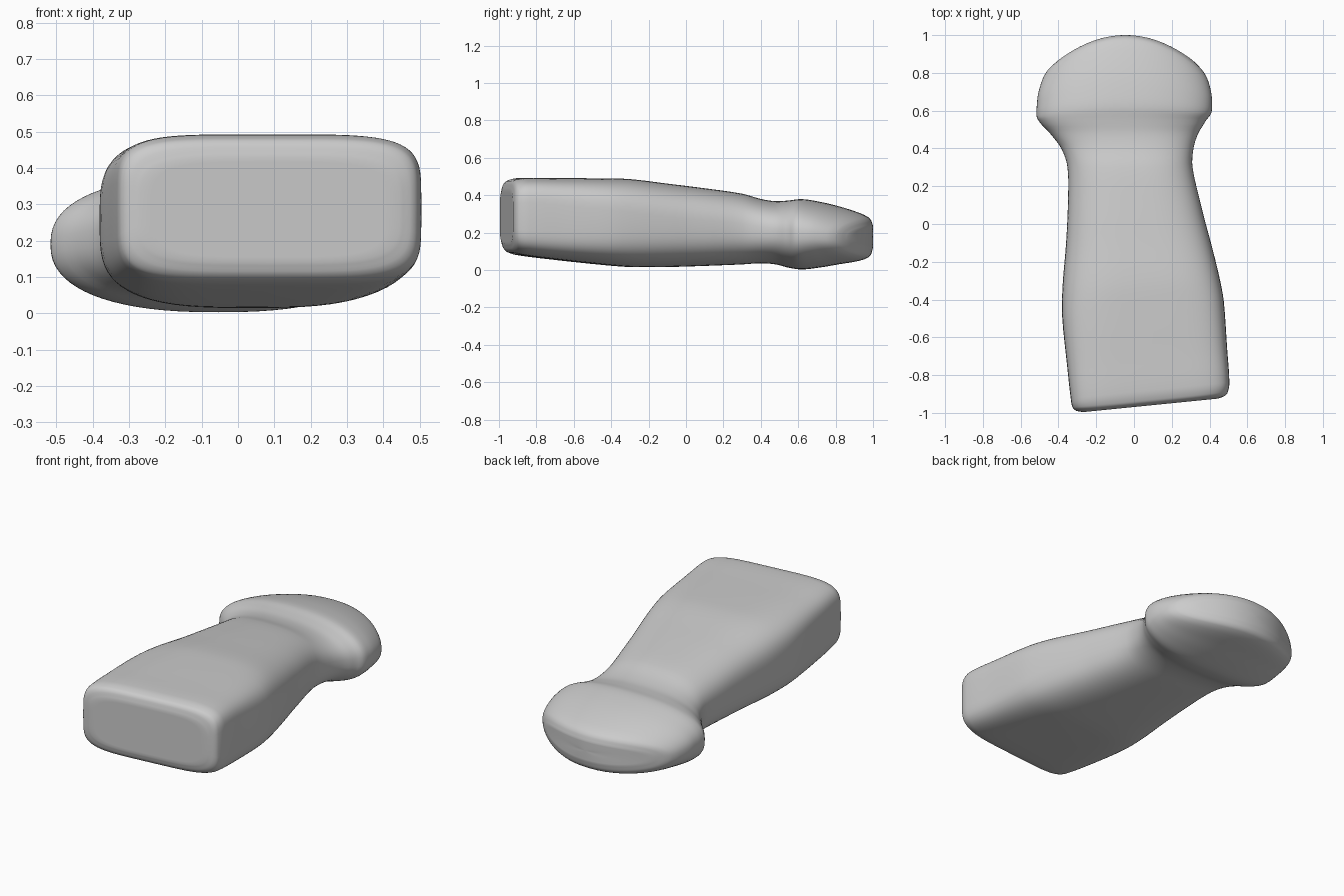
import bpy, bmesh, math

if "Cube" in bpy.data.objects:
    bpy.data.objects.remove(bpy.data.objects["Cube"])

# Cross-sections along the grip: y, x left, x right, z bottom, z top, squareness
SECTIONS = [
    (-0.96, -0.27, 0.445, 0.140, 0.430, 4.2),
    (-0.95, -0.305, 0.48, 0.110, 0.465, 4.5),
    (-0.93, -0.325, 0.497, 0.092, 0.482, 4.8),
    (-0.88, -0.335, 0.505, 0.078, 0.492, 4.8),
    (-0.70, -0.355, 0.493, 0.055, 0.491, 4.4),
    (-0.45, -0.380, 0.475, 0.028, 0.490, 3.7),
    (-0.30, -0.378, 0.450, 0.016, 0.486, 3.3),
    (-0.10, -0.360, 0.405, 0.016, 0.462, 3.0),
    (0.10, -0.350, 0.355, 0.022, 0.437, 2.8),
    (0.30, -0.352, 0.310, 0.030, 0.408, 2.6),
    (0.40, -0.385, 0.315, 0.036, 0.380, 2.5),
    (0.48, -0.445, 0.340, 0.030, 0.368, 2.4),
    (0.55, -0.507, 0.382, 0.012, 0.372, 2.4),
    (0.62, -0.516, 0.408, 0.003, 0.379, 2.4),
    (0.72, -0.514, 0.414, 0.014, 0.364, 2.4),
    (0.82, -0.508, 0.410, 0.031, 0.340, 2.4),
    (0.92, -0.490, 0.395, 0.048, 0.308, 2.4),
    (0.97, -0.470, 0.375, 0.065, 0.285, 2.4),
    (0.99, -0.445, 0.350, 0.085, 0.265, 2.4),
    (1.00, -0.400, 0.310, 0.120, 0.235, 2.4),
]
RING = 72
STEPS = 4


def blend(a, b, c, d, t):
    """Smooth interpolation between two neighbouring sections."""
    out = []
    for p, q, r, s, yp, yq, yr, ys in zip(a, b, c, d, [a[0]] * 6, [b[0]] * 6, [c[0]] * 6, [d[0]] * 6):
        h = yr - yq
        m0 = (r - p) / (yr - yp) * h
        m1 = (s - q) / (ys - yq) * h
        out.append((2*t**3 - 3*t*t + 1) * q + (t**3 - 2*t*t + t) * m0
                   + (3*t*t - 2*t**3) * r + (t**3 - t*t) * m1)
    return out


def ring(bm, sec, scale=1.0):
    """Superellipse ring, slanted toward the butt and bowed toward the head."""
    y, xl, xr, zb, zt, n = sec
    cx, cz = (xl + xr) / 2, (zb + zt) / 2
    slant = 0.1 * min(1, max(0, -y / 0.45))
    bow = 1.05 * min(1, max(0, (y - 0.55) / 0.45))
    verts = []
    for i in range(RING):
        a = 2 * math.pi * i / RING
        c, s = math.cos(a), math.sin(a)
        x = cx + scale * (xr - xl) / 2 * math.copysign(abs(c) ** (2 / n), c)
        z = cz + scale * (zt - zb) / 2 * math.copysign(abs(s) ** (2 / n), s)
        verts.append(bm.verts.new((x, y + slant * (x - cx) - bow * (x - cx) ** 2, z)))
    return verts


bm = bmesh.new()
rings = []
# Butt face
for f in (0.05, 0.35, 0.65, 0.9):
    rings.append(ring(bm, SECTIONS[0], f))
# Grip body and head
last = len(SECTIONS) - 1
for i in range(last):
    quad = [SECTIONS[max(i - 1, 0)], SECTIONS[i], SECTIONS[i + 1], SECTIONS[min(i + 2, last)]]
    for k in range(STEPS):
        rings.append(ring(bm, blend(*quad, k / STEPS)))
rings.append(ring(bm, SECTIONS[last]))
# Bowed head face
for f in (0.9, 0.75, 0.6, 0.45, 0.3, 0.15, 0.03):
    rings.append(ring(bm, SECTIONS[last], f))

for r0, r1 in zip(rings, rings[1:]):
    for i in range(RING):
        j = (i + 1) % RING
        bm.faces.new((r0[i], r0[j], r1[j], r1[i]))
bm.faces.new(rings[0])
bm.faces.new(rings[-1])
bmesh.ops.recalc_face_normals(bm, faces=bm.faces)

mesh = bpy.data.meshes.new("handle_body")
bm.to_mesh(mesh)
bm.free()
body = bpy.data.objects.new("handle_body", mesh)
bpy.context.collection.objects.link(body)
bpy.context.view_layer.objects.active = body
body.select_set(True)
bpy.ops.object.shade_smooth_by_angle(angle=math.radians(50))
